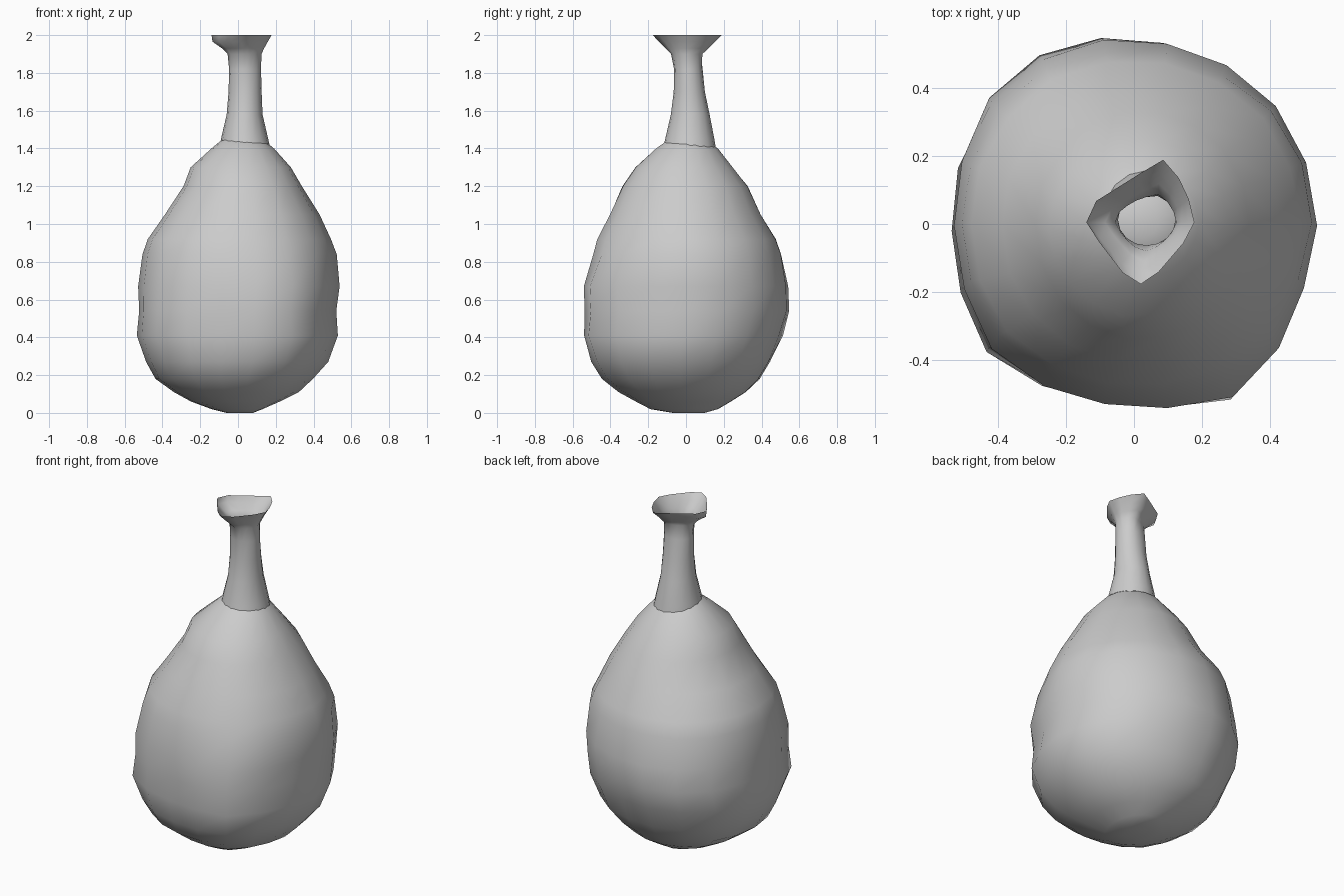
import bpy, bmesh, math, random

random.seed(4)
cube = bpy.data.objects.get("Cube")
if cube:
    bpy.data.objects.remove(cube, do_unlink=True)

grey = bpy.data.materials.new("light grey")
colour = (0.6, 0.6, 0.6, 1)
grey.use_nodes = True
grey.diffuse_color = colour
grey.node_tree.nodes["Principled BSDF"].inputs["Base Color"].default_value = colour


def sample(outline, angle):
    """Point of a closed outline that lies in the given direction."""
    dx, dy = math.cos(angle), math.sin(angle)
    for (ax, ay), (bx, by) in zip(outline, outline[1:] + outline[:1]):
        ex, ey = bx - ax, by - ay
        det = dx * ey - dy * ex
        if abs(det) < 1e-9:
            continue
        dist = (ax * ey - ay * ex) / det
        along = (ax * dy - ay * dx) / det
        if dist > 0 and -1e-6 <= along <= 1 + 1e-6:
            return dist * dx, dist * dy
    return dx, dy


def loft(name, rings, sides, outline, blend, wobble=0, caps=False):
    """Skin rings (z, xmin, xmax, ymin, ymax); blend(z) mixes circle and outline."""
    bm = bmesh.new()
    loops = []
    for z, x0, x1, y0, y1 in rings:
        loop = []
        for i in range(sides):
            a = math.tau * i / sides
            ox, oy = sample(outline, a)
            t = blend(z)
            px = math.cos(a) * (1 - t) + ox * t
            py = math.sin(a) * (1 - t) + oy * t
            k = 1 + random.uniform(-wobble, wobble)
            loop.append(bm.verts.new(((x0 + x1) / 2 + px * k * (x1 - x0) / 2,
                                      (y0 + y1) / 2 + py * k * (y1 - y0) / 2, z)))
        loops.append(loop)
    for low, high in zip(loops, loops[1:]):
        for i in range(sides):
            j = (i + 1) % sides
            bm.faces.new((low[i], low[j], high[j], high[i]))
    if caps:
        bm.faces.new(loops[0][::-1])
        bm.faces.new(loops[-1])
    mesh = bpy.data.meshes.new(name)
    bm.to_mesh(mesh)
    bm.free()
    mesh.materials.append(grey)
    mesh.shade_smooth()
    obj = bpy.data.objects.new(name, mesh)
    bpy.context.collection.objects.link(obj)
    return obj


# Bulb: lumpy pear-shaped body, closed at both ends
body_outline = [(1, -.04), (.95, .33), (.76, .68), (.46, .88), (.07, 1), (-.37, 1),
                (-.68, .82), (-.93, .51), (-1, .04), (-.93, -.37), (-.8, -.68),
                (-.61, -.83), (-.3, -.92), (0, -.98), (.46, -1), (.7, -.83), (.9, -.44)]
body_rings = [
    (0, -.06, .08, -.07, .1), (.02, -.14, .13, -.19, .17), (.06, -.25, .22, -.27, .24),
    (.11, -.34, .32, -.36, .32), (.18, -.44, .4, -.45, .39), (.27, -.49, .48, -.51, .45),
    (.41, -.54, .53, -.55, .51), (.54, -.53, .52, -.54, .55), (.67, -.53, .54, -.55, .54),
    (.84, -.51, .52, -.5, .51), (.92, -.48, .49, -.48, .48), (1.05, -.39, .43, -.41, .4),
    (1.2, -.29, .34, -.34, .33), (1.3, -.25, .28, -.27, .25), (1.4, -.14, .19, -.16, .17),
    (1.45, -.08, .13, -.09, .1), (1.47, -.03, .07, -.04, .05)]
loft("bulb_body", body_rings, 18, body_outline,
     lambda z: max(0, 1 - abs(z - .45) / .7), .008, True)

# Neck: open thin tube that flares to a four-cornered mouth
mouth_outline = [(1, .15), (.62, .85), (.4, 1), (-1, .24), (-1, -.05), (-.2, -.95),
                 (.12, -1), (.97, -.14)]
neck_rings = [
    (1.36, -.1, .18, -.13, .165), (1.45, -.09, .16, -.11, .15), (1.58, -.06, .13, -.08, .125),
    (1.7, -.05, .125, -.065, .1), (1.82, -.047, .122, -.063, .088), (1.9, -.055, .125, -.08, .09),
    (1.93, -.085, .14, -.11, .12), (1.965, -.135, .16, -.145, .155), (2, -.14, .18, -.18, .19)]
loft("neck_tube", neck_rings, 16, mouth_outline,
     lambda z: min(1, max(0, (z - 1.84) / .1)))
